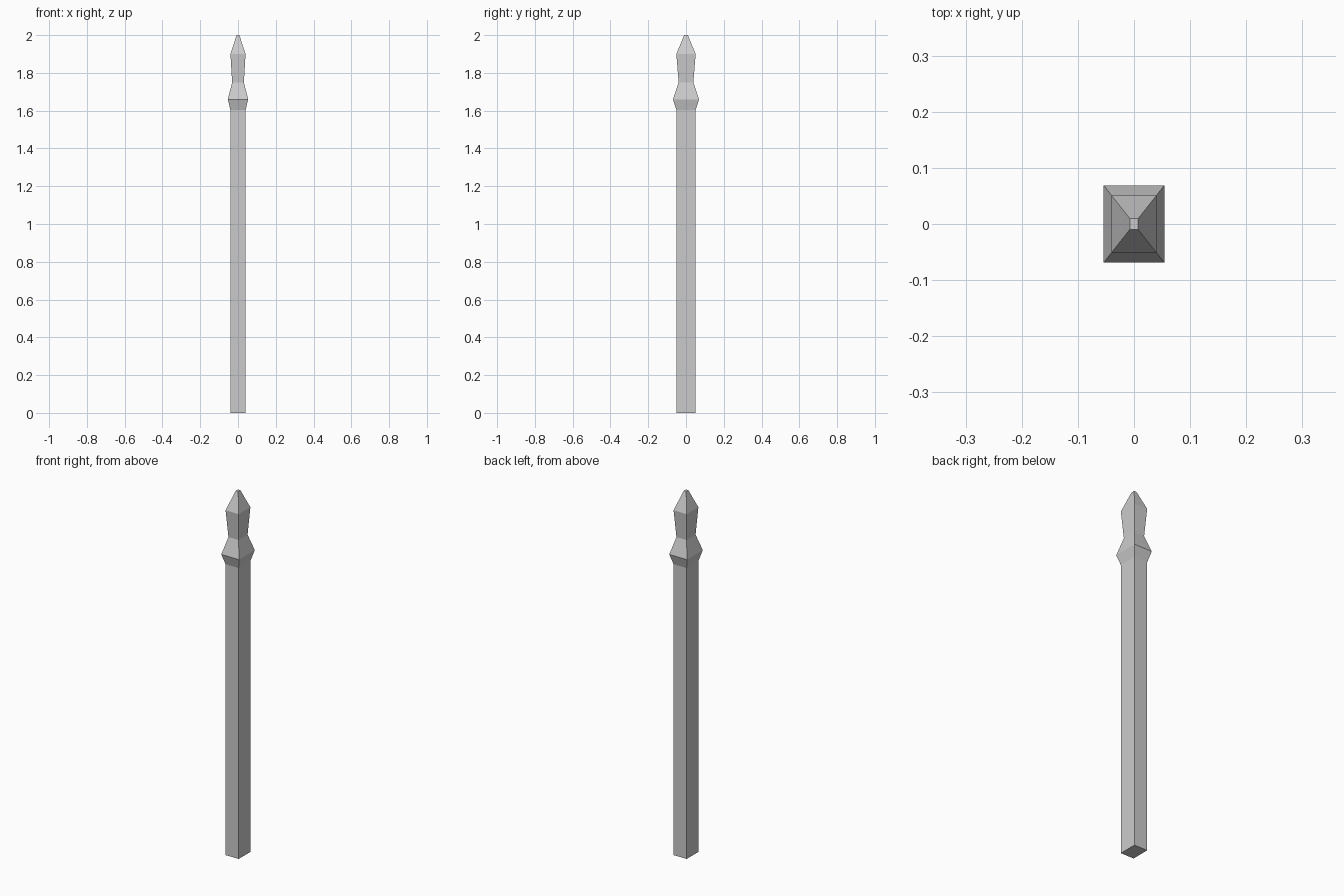
import bpy, bmesh

if "Cube" in bpy.data.objects:
    bpy.data.objects.remove(bpy.data.objects["Cube"])

# Rectangular cross-sections: (height, half width x, half depth y)
SECTIONS = [
    (0.0, 0.04, 0.051),      # foot
    (1.603, 0.04, 0.051),    # top of shaft
    (1.66, 0.054, 0.069),    # collar
    (1.75, 0.031, 0.039),    # neck
    (1.90, 0.04, 0.051),     # shoulder of the point
    (2.0, 0.0075, 0.0098),   # blunt tip
]

# Fence picket: loft the sections into one flat-faced post
bm = bmesh.new()
rings = [[bm.verts.new((sx * hx, sy * hy, z))
          for sx, sy in ((-1, -1), (1, -1), (1, 1), (-1, 1))]
         for z, hx, hy in SECTIONS]
for low, high in zip(rings, rings[1:]):
    for i in range(4):
        j = (i + 1) % 4
        bm.faces.new((low[i], low[j], high[j], high[i]))
bm.faces.new(rings[0][::-1])
bm.faces.new(rings[-1])

mesh = bpy.data.meshes.new("fence_post")
bm.to_mesh(mesh)
bm.free()
bpy.context.collection.objects.link(bpy.data.objects.new("fence_post", mesh))
